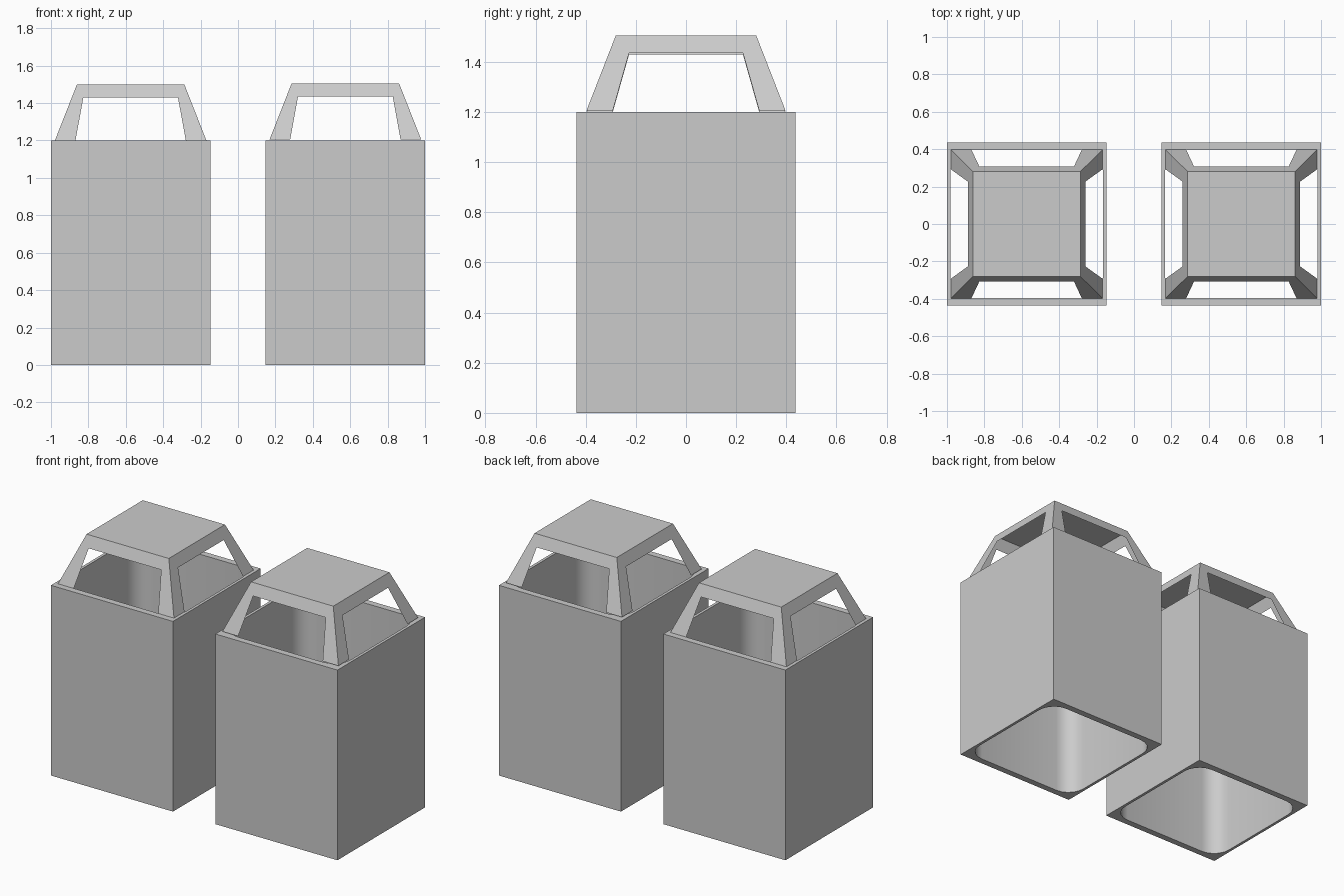
import bpy, bmesh, math

if "Cube" in bpy.data.objects:
    bpy.data.objects.remove(bpy.data.objects["Cube"])

HX, HY, H = 0.426, 0.437, 1.2      # pot half sizes and height
IX, IY, R, SEG = 0.408, 0.396, 0.115, 5   # flue opening


def finish(bm, name, x, z=0.0):
    bmesh.ops.remove_doubles(bm, verts=bm.verts, dist=1e-5)
    bmesh.ops.recalc_face_normals(bm, faces=bm.faces)
    me = bpy.data.meshes.new(name)
    bm.to_mesh(me)
    bm.free()
    ob = bpy.data.objects.new(name, me)
    ob.location = (x, 0, z)
    bpy.context.collection.objects.link(ob)
    return ob


def loop(hx, hy, r):
    # rectangle with corners rounded by r
    pts = []
    for k, (sx, sy) in enumerate([(1, 1), (-1, 1), (-1, -1), (1, -1)]):
        for i in range(SEG + 1):
            a = math.pi / 2 * (k + i / SEG)
            pts.append((sx * (hx - r) + r * math.cos(a),
                        sy * (hy - r) + r * math.sin(a)))
    return pts


def pot(name, x):
    # square tube, open at both ends, with a rounded flue inside
    bm = bmesh.new()
    outer, inner = loop(HX, HY, 0), loop(IX, IY, R)
    rings = [[bm.verts.new((px, py, z)) for px, py in pts]
             for pts, z in ((outer, 0), (outer, H), (inner, H), (inner, 0))]
    n = len(outer)
    for j in range(4):
        a, b = rings[j], rings[(j + 1) % 4]
        for i in range(n):
            k = (i + 1) % n
            bm.faces.new((a[i], a[k], b[k], b[i]))
    ob = finish(bm, name, x)
    bpy.context.view_layer.objects.active = ob
    ob.select_set(True)
    bpy.ops.object.shade_smooth_by_angle(angle=math.radians(30))
    ob.select_set(False)


def hood(name, x, z):
    # thin tapered cap: flat top and four sides with cut-out windows
    bm = bmesh.new()
    bx, by, tx, ty, h, wz = 0.405, 0.397, 0.287, 0.28, 0.3, 0.23

    def side(half, top, dep, dep_top, w0, w1, place):
        dw = dep + (dep_top - dep) * wz / h
        prof = [(half, dep, 0), (top, dep_top, h), (-top, dep_top, h),
                (-half, dep, 0), (-w0, dep, 0), (-w1, dw, wz),
                (w1, dw, wz), (w0, dep, 0)]
        bm.faces.new([bm.verts.new(place(*p)) for p in prof])

    for s in (1, -1):
        side(bx, tx, by, ty, 0.295, 0.253, lambda u, d, v: (s * u, -s * d, v))
        side(by, ty, bx, tx, 0.292, 0.227, lambda u, d, v: (s * d, s * u, v))
    bm.faces.new([bm.verts.new((sx * tx, sy * ty, h))
                  for sx, sy in ((1, 1), (-1, 1), (-1, -1), (1, -1))])
    finish(bm, name, x, z)


for label, cx, lift in (("left", -0.574, 0.0), ("right", 0.574, 0.006)):
    pot(label + "_chimney_pot", cx)
    hood(label + "_chimney_hood", cx, H + lift)
